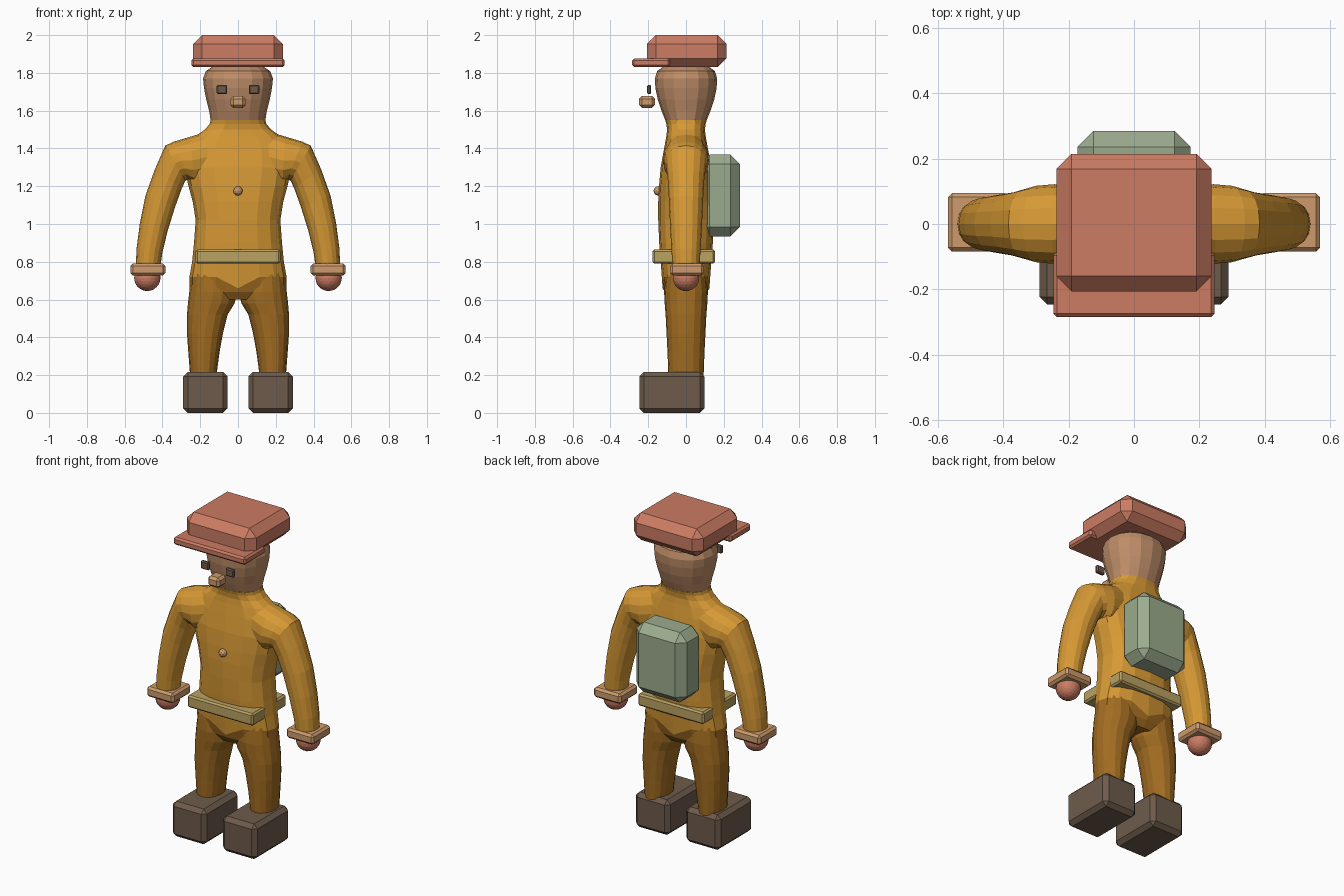
import bpy, bmesh, math
from mathutils import Vector

if "Cube" in bpy.data.objects:
    bpy.data.objects.remove(bpy.data.objects["Cube"])


def mat(name, rgb):
    m = bpy.data.materials.new(name)
    m.diffuse_color = (*rgb, 1)
    m.use_nodes = True
    m.node_tree.nodes["Principled BSDF"].inputs["Base Color"].default_value = m.diffuse_color
    return m


RED = mat("brick_red", (0.60, 0.20, 0.125))
MUSTARD = mat("mustard", (0.68, 0.32, 0.035))
BROWN = mat("trouser_brown", (0.36, 0.15, 0.015))
SKIN = mat("skin_tan", (0.52, 0.27, 0.14))
CUFF = mat("light_tan", (0.62, 0.33, 0.15))
DARK = mat("dark_brown", (0.155, 0.105, 0.07))
STRAP = mat("olive_tan", (0.49, 0.36, 0.12))
GREEN = mat("sage_green", (0.33, 0.41, 0.27))


def finish(bm, name, *mats):
    bmesh.ops.recalc_face_normals(bm, faces=bm.faces)
    me = bpy.data.meshes.new(name)
    bm.to_mesh(me)
    bm.free()
    ob = bpy.data.objects.new(name, me)
    bpy.context.collection.objects.link(ob)
    for m in mats:
        me.materials.append(m)
    return ob


def box(name, x, y, z, bevel, m):
    """Chamfered box from (min, max) ranges."""
    bm = bmesh.new()
    bmesh.ops.create_cube(bm, size=1)
    for v in bm.verts:
        v.co = Vector([(a + b) / 2 + c * (b - a)
                       for (a, b), c in zip((x, y, z), v.co)])
    bmesh.ops.bevel(bm, geom=bm.edges[:], offset=bevel, segments=1,
                    affect='EDGES')
    return finish(bm, name, m)


def ball(name, loc, r, m, sub=2):
    bm = bmesh.new()
    bmesh.ops.create_icosphere(bm, subdivisions=sub, radius=r)
    bmesh.ops.translate(bm, verts=bm.verts, vec=loc)
    return finish(bm, name, m)


def loft(rings, power=2.0, n=16):
    """Skin superelliptic rings given as (centre, half-width vector, half-depth)."""
    bm = bmesh.new()
    loops = []
    for c, u, d in rings:
        loop = []
        for i in range(n):
            a = 2 * math.pi * i / n
            ca, sa = math.cos(a), math.sin(a)
            p = math.copysign(abs(ca) ** (2 / power), ca)
            q = math.copysign(abs(sa) ** (2 / power), sa)
            loop.append(bm.verts.new(Vector(c) + Vector(u) * p + Vector((0, d * q, 0))))
        loops.append(loop)
    for a, b in zip(loops, loops[1:]):
        for i in range(n):
            j = (i + 1) % n
            bm.faces.new((a[i], a[j], b[j], b[i]))
    bm.faces.new(loops[0])
    bm.faces.new(loops[-1])
    return bm, loops


# Head: flat-topped, narrowing to the neck
head = [(1.55, .145, .11), (1.60, .153, .13), (1.66, .168, .15), (1.72, .18, .162),
        (1.77, .185, .165), (1.81, .17, .152), (1.83, .14, .125), (1.84, .09, .08)]
bm, _ = loft([((0, 0, z), (w, 0, 0), d) for z, w, d in head], 2.15)
finish(bm, "head", SKIN)

# Torso: jacket with trouser seat below a pointed hem
torso = [(.60, .20, .085), (.64, .258, .112), (.72, .257, .124), (.80, .243, .134),
         (.90, .233, .142), (1.02, .224, .147), (1.12, .24, .147), (1.20, .262, .143),
         (1.30, .285, .134), (1.40, .275, .116), (1.465, .225, .104),
         (1.50, .175, .10), (1.53, .15, .104), (1.55, .145, .11)]
bm, loops = loft([((0, 0, z), (w, 0, 0), d) for z, w, d in torso], 2.4)
for i in (4, 12):
    loops[2][i].co.z = 0.66
hem = {v for loop in loops[:3] for v in loop}
for f in bm.faces:
    f.material_index = 1 if all(v in hem for v in f.verts) else 0
finish(bm, "torso", MUSTARD, BROWN)

# Arm stations: outer x, z, inner x, z, half depth
arm = [(.16, 1.49, .16, 1.22, .105), (.25, 1.463, .235, 1.21, .122),
       (.34, 1.436, .262, 1.235, .117), (.385, 1.415, .278, 1.23, .108),
       (.44, 1.29, .297, 1.19, .097), (.49, 1.15, .333, 1.09, .09),
       (.52, 1.0, .372, .965, .084), (.537, .87, .40, .85, .077),
       (.542, .75, .415, .75, .07)]
# Leg stations: z, inner x, outer x, half depth
leg = [(.74, .02, .245, .105), (.64, .005, .258, .116), (.58, .018, .265, .113),
       (.52, .055, .27, .108), (.42, .08, .27, .103), (.32, .098, .263, .098),
       (.19, .115, .253, .093)]

for side, s in (("left", -1), ("right", 1)):
    bm, _ = loft([((s * (a + c) / 2, 0, (b + d) / 2),
                   (s * (a - c) / 2, 0, (b - d) / 2), r) for a, b, c, d, r in arm], 2.1)
    finish(bm, side + "_arm", MUSTARD)
    bm, _ = loft([((s * (i + o) / 2, 0, z), (s * (o - i) / 2, 0, 0), d)
                  for z, i, o, d in leg], 2.15)
    finish(bm, side + "_leg", BROWN)

    def span(a, b):
        return tuple(sorted((s * a, s * b)))

    # Cuff, hand, shoe and eye
    box(side + "_cuff", span(.385, .57), (-.085, .095), (.728, .79), .013, CUFF)
    ball(side + "_hand", (s * .48, 0, .715), .07, RED, 3)
    box(side + "_shoe", span(.055, .29), (-.247, .097), (0, .217), .024, DARK)
    box(side + "_eye", span(.057, .113), (-.206, -.184), (1.688, 1.737), .006, DARK)

# Face and jacket details
box("nose", (-.04, .04), (-.248, -.165), (1.615, 1.678), .015, CUFF)
ball("button", (0, -.147, 1.175), .025, CUFF)
box("belt", (-.225, .225), (-.178, .153), (.79, .865), .01, STRAP)

# Cap
box("cap_crown", (-.238, .238), (-.207, .215), (1.83, 2.0), .047, RED)
box("cap_brim", (-.247, .247), (-.285, -.085), (1.83, 1.877), .011, RED)

# Backpack
box("backpack", (-.173, .173), (.075, .285), (.935, 1.367), .049, GREEN)
